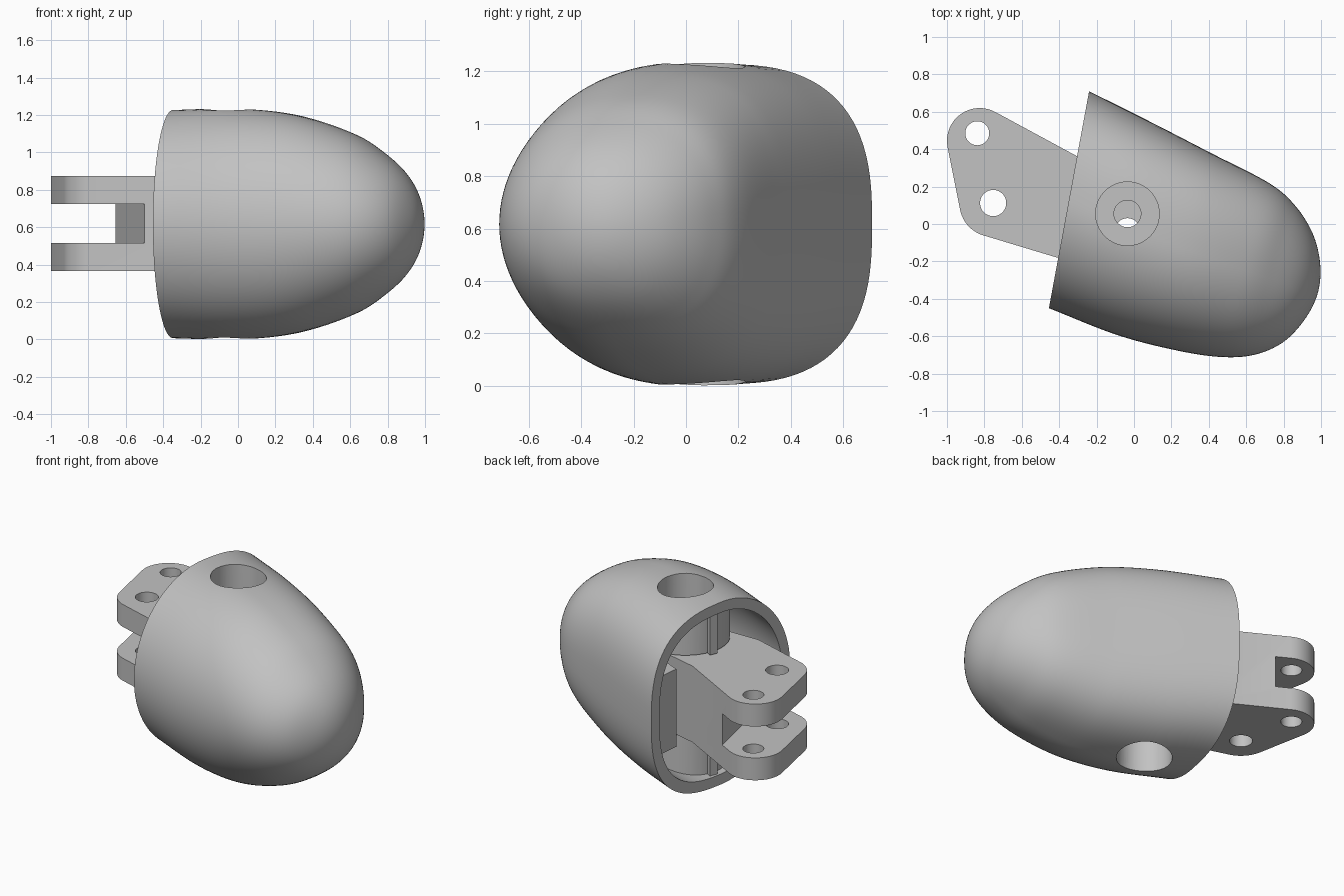
import bpy, bmesh, math
from mathutils import Vector

if "Cube" in bpy.data.objects:
    bpy.data.objects.remove(bpy.data.objects["Cube"], do_unlink=True)

MID = 0.617              # height of the symmetry plane
PIVOT = (-0.035, 0.055)

grey = bpy.data.materials.new("plain grey")
grey.diffuse_color = (0.54, 0.54, 0.54, 1)
grey.use_nodes = True
grey.node_tree.nodes["Principled BSDF"].inputs["Base Color"].default_value = (0.54, 0.54, 0.54, 1)


def finish(name, bm):
    bmesh.ops.recalc_face_normals(bm, faces=bm.faces)
    mesh = bpy.data.meshes.new(name)
    bm.to_mesh(mesh)
    bm.free()
    mesh.materials.append(grey)
    obj = bpy.data.objects.new(name, mesh)
    bpy.context.collection.objects.link(obj)
    return obj


def prism(name, outline, z0, z1):
    bm = bmesh.new()
    low = [bm.verts.new((x, y, z0)) for x, y in outline]
    top = [bm.verts.new((x, y, z1)) for x, y in outline]
    bm.faces.new(low)
    bm.faces.new(top)
    for i in range(len(low)):
        j = (i + 1) % len(low)
        bm.faces.new((low[i], low[j], top[j], top[i]))
    return finish(name, bm)


def arc(center, r, a0, a1, n=16):
    angles = [math.radians(a0 + (a1 - a0) * i / n) for i in range(n + 1)]
    return [(center[0] + r * math.cos(a), center[1] + r * math.sin(a)) for a in angles]


def disc(name, center, r, z0, z1):
    return prism(name, arc(center, r, 0, 360, 64)[:-1], z0, z1)


def boolean(obj, tool, operation='DIFFERENCE'):
    bpy.context.view_layer.objects.active = obj
    mod = obj.modifiers.new("boolean", 'BOOLEAN')
    mod.operation, mod.solver, mod.object = operation, 'EXACT', tool
    bpy.ops.object.modifier_apply(modifier=mod.name)


def cut(obj, cutters):
    for c in cutters:
        boolean(obj, c)
        bpy.data.objects.remove(c, do_unlink=True)


def smooth(obj, angle=35):
    bpy.ops.object.select_all(action='DESELECT')
    obj.select_set(True)
    bpy.context.view_layer.objects.active = obj
    bpy.ops.object.shade_smooth_by_angle(angle=math.radians(angle))


# Shell stations: back edge x, y, front edge x, y, half height
STATIONS = [Vector(s) for s in (
    (-0.24, 0.71, -0.455, -0.45, 0.610),
    (0.10, 0.54, -0.10, -0.59, 0.617),
    (0.42, 0.375, 0.20, -0.67, 0.582),
    (0.72, 0.22, 0.45, -0.71, 0.490),
    (0.86, 0.10, 0.64, -0.70, 0.392),
    (0.955, -0.05, 0.80, -0.63, 0.280),
    (0.995, -0.21, 0.92, -0.50, 0.150),
    (0.985, -0.36, 0.985, -0.36, 0.0))]
last = STATIONS[-2]
PADDED = ([STATIONS[0] * 2 - STATIONS[1]] + STATIONS
          + [Vector((last[2], last[3], last[0], last[1], -last[4]))])


def station(t):
    i = min(int(t), len(STATIONS) - 2)
    u = t - i
    a, b, c, d = PADDED[i:i + 4]
    return (b * 2 + (c - a) * u + (a * 2 - b * 5 + c * 4 - d) * u ** 2
            + (b * 3 - a - c * 3 + d) * u ** 3) * 0.5


SIDES = 96


def ring(bm, t, wall=0.0):
    s = station(t)
    back, front = Vector((s[0], s[1], MID)), Vector((s[2], s[3], MID))
    center, half = (back + front) / 2, (back - front) / 2
    half *= 1 - wall / half.length
    verts = []
    for k in range(SIDES):
        a = 2 * math.pi * k / SIDES
        c, q = math.cos(a), math.sin(a)
        # Squarer on the back half, elliptical on the front half
        power = 2 / (2.0 + 0.7 * min(1, max(0, (6 - t) / 4))) if c > 0 else 1.0
        c = math.copysign(abs(c) ** power, c)
        q = math.copysign(abs(q) ** power, q)
        verts.append(bm.verts.new(center + half * c + Vector((0, 0, (s[4] - wall) * q))))
    return verts


def skin(bm, rings):
    for a, b in zip(rings, rings[1:]):
        for k in range(SIDES):
            m = (k + 1) % SIDES
            bm.faces.new((a[k], a[m], b[m], b[k]))


# Hollow fingertip shell, from the inner floor out to the rim and round to the tip
bm = bmesh.new()
rings = [ring(bm, 0.2 * i, 0.07) for i in range(13, -1, -1)]
bm.faces.new(rings[0])
rings += [ring(bm, i / 8) for i in range(0, 56)]
skin(bm, rings)
tip = bm.verts.new((STATIONS[-1][0], STATIONS[-1][1], MID))
for k in range(SIDES):
    bm.faces.new((rings[-1][k], rings[-1][(k + 1) % SIDES], tip))
shell = finish("shell", bm)
cut(shell, [disc("bore", PIVOT, 0.17, -0.2, 1.5)])
smooth(shell)

# Helper solid that trims the inner parts to within the shell wall
bm = bmesh.new()
rings = [ring(bm, 0.2 * i, 0.04) for i in range(14)]
bm.faces.new(rings[0])
bm.faces.new(rings[-1])
skin(bm, rings)
core = finish("trim_core", bm)

# Hinge link: clevis lugs outside, rounded eye inside the shell
outline = (arc((-0.825, 0.445), 0.175, 190, 60)
           + [(-0.3, 0.36)] + arc(PIVOT, 0.24, 62, -107)
           + [(-0.41, -0.18)] + arc((-0.755, 0.11), 0.178, 255, 192))
link = prism("hinge_link", outline, 0.365, 0.875)
slot = prism("slot", [(-1.2, 0.9), (-0.733, 0.9), (-0.456, -0.35), (-1.2, -0.35)], 0.515, 0.725)
cut(link, [slot,
           disc("pin_hole_back", (-0.838, 0.485), 0.064, 0, 1.5),
           disc("pin_hole_front", (-0.753, 0.112), 0.07, 0, 1.5),
           disc("pivot_hole_top", PIVOT, 0.072, MID, 1.5),
           disc("pivot_hole_bottom", (PIVOT[0], -0.035), 0.066, 0, MID)])
smooth(link)

# Pivot bosses and guide ribs inside the shell, above and below the link
for side, z0, z1 in (("upper", 0.885, 1.3), ("lower", 2 * MID - 1.3, 2 * MID - 0.885)):
    boss = disc(side + "_boss", PIVOT, 0.27, z0, z1)
    cut(boss, [disc("bore", PIVOT, 0.17, -0.2, 1.5)])
    boolean(boss, core, 'INTERSECT')
    smooth(boss)
    rib = prism(side + "_guide_rib", [(-0.31, 0.19), (-0.22, 0.13), (-0.24, 0.08), (-0.33, 0.14)], z0, z1)
    boolean(rib, core, 'INTERSECT')

# Stop block along the inside of the back wall
block = prism("stop_block", [(-0.22, 0.75), (0.35, 0.46), (0.2, 0.26), (-0.25, 0.46)], 0.36, 0.88)
boolean(block, core, 'INTERSECT')
bpy.data.objects.remove(core, do_unlink=True)
